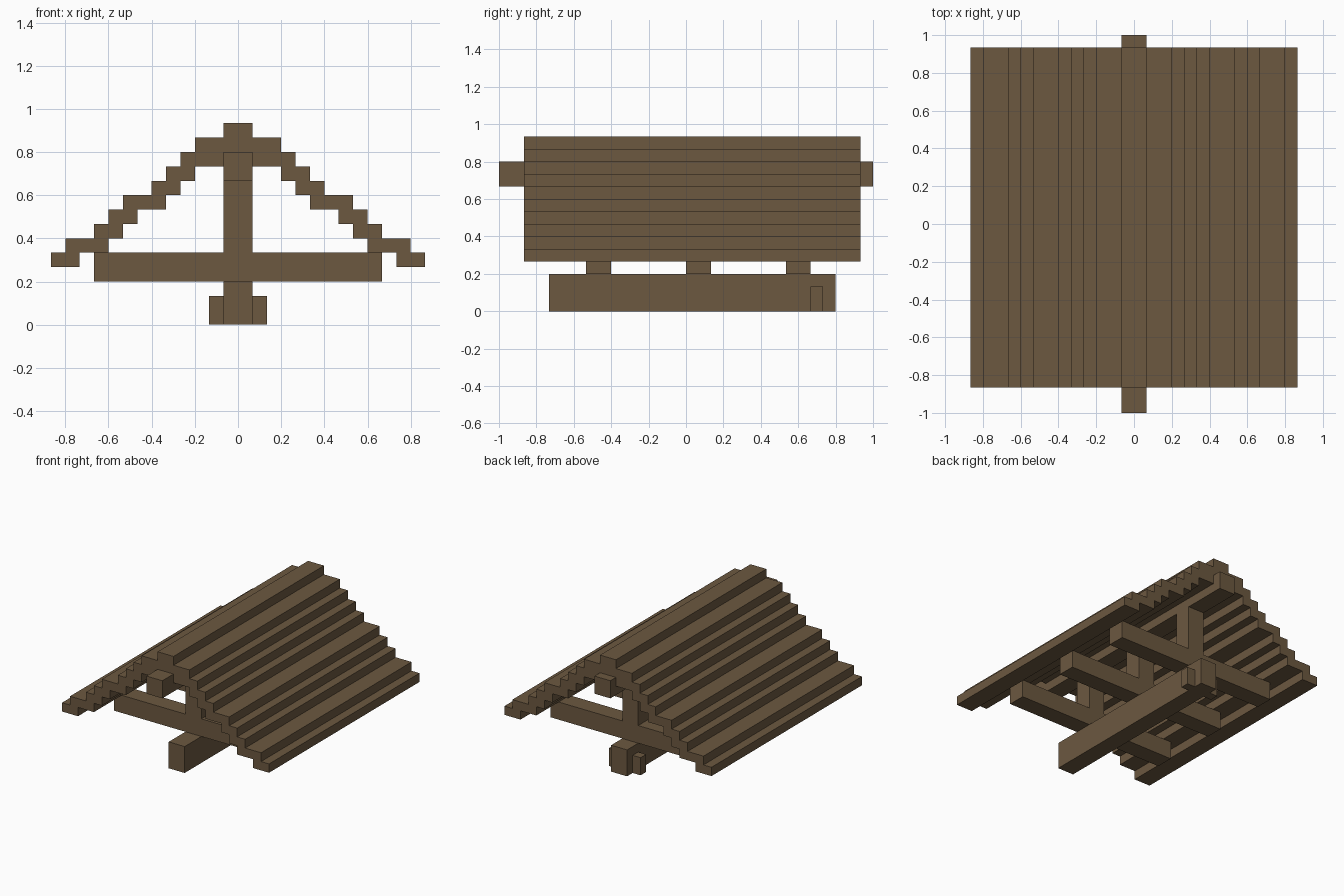
import bpy
import bmesh

U = 1 / 15  # size of one block

cube = bpy.data.objects.get("Cube")
if cube:
    bpy.data.objects.remove(cube, do_unlink=True)

# Weathered wood
wood = bpy.data.materials.new("brown_wood")
wood.use_nodes = True
colour = (0.150, 0.098, 0.051, 1)
wood.diffuse_color = colour
bsdf = wood.node_tree.nodes["Principled BSDF"]
bsdf.inputs["Base Color"].default_value = colour
bsdf.inputs["Roughness"].default_value = 0.9


def extrude_profile(name, profile, y0, y1):
    """Extrude an (x, z) outline, given in blocks, from y0 to y1."""
    bm = bmesh.new()
    face = bm.faces.new([bm.verts.new((x * U, y0 * U, z * U)) for x, z in profile])
    out = bmesh.ops.extrude_face_region(bm, geom=[face])
    verts = [v for v in out["geom"] if isinstance(v, bmesh.types.BMVert)]
    bmesh.ops.translate(bm, verts=verts, vec=(0, (y1 - y0) * U, 0))
    bmesh.ops.recalc_face_normals(bm, faces=bm.faces)
    mesh = bpy.data.meshes.new(name)
    bm.to_mesh(mesh)
    bm.free()
    mesh.materials.append(wood)
    obj = bpy.data.objects.new(name, mesh)
    bpy.context.collection.objects.link(obj)
    return obj


def beam(name, x, y, z):
    """Box from (min, max) pairs in blocks."""
    return extrude_profile(
        name, [(x[0], z[0]), (x[1], z[0]), (x[1], z[1]), (x[0], z[1])], *y)


def stairs(steps):
    """Turn (outer x, height) steps, from the ridge outwards, into corners."""
    points, inner = [], 0
    for outer, z in steps:
        points += [(inner, z), (outer, z)]
        inner = outer
    return points[1:]  # drop the corner on the centre line


# Stepped gable roof: upper and lower stair lines, mirrored about x = 0
upper = stairs([(1, 14), (3, 13), (4, 12), (5, 11), (6, 10),
                (8, 9), (9, 8), (10, 7), (12, 6), (13, 5)])
lower = stairs([(1, 12), (3, 11), (4, 10), (5, 9), (7, 8),
                (8, 7), (9, 6), (11, 5), (13, 4)])
half = upper + lower[::-1]
extrude_profile("stepped_roof", half + [(-x, z) for x, z in half[::-1]], -13, 14)

# Ridge beam poking out of both gables
beam("ridge_beam", (-1, 1), (-15, 15), (10, 12))

# Cross beams, each with a king post
for label, y in (("front", -8), ("middle", 0), ("back", 8)):
    beam(label + "_cross_beam", (-10, 10), (y, y + 2), (3, 5))
    beam(label + "_king_post", (-1, 1), (y, y + 2), (5, 10))

# Long base beam with a small peg on each side near the back
beam("base_beam", (-1, 1), (-11, 12), (0, 3))
for label, x in (("left", 1), ("right", -2)):
    beam(label + "_peg", (x, x + 1), (10, 11), (0, 2))
